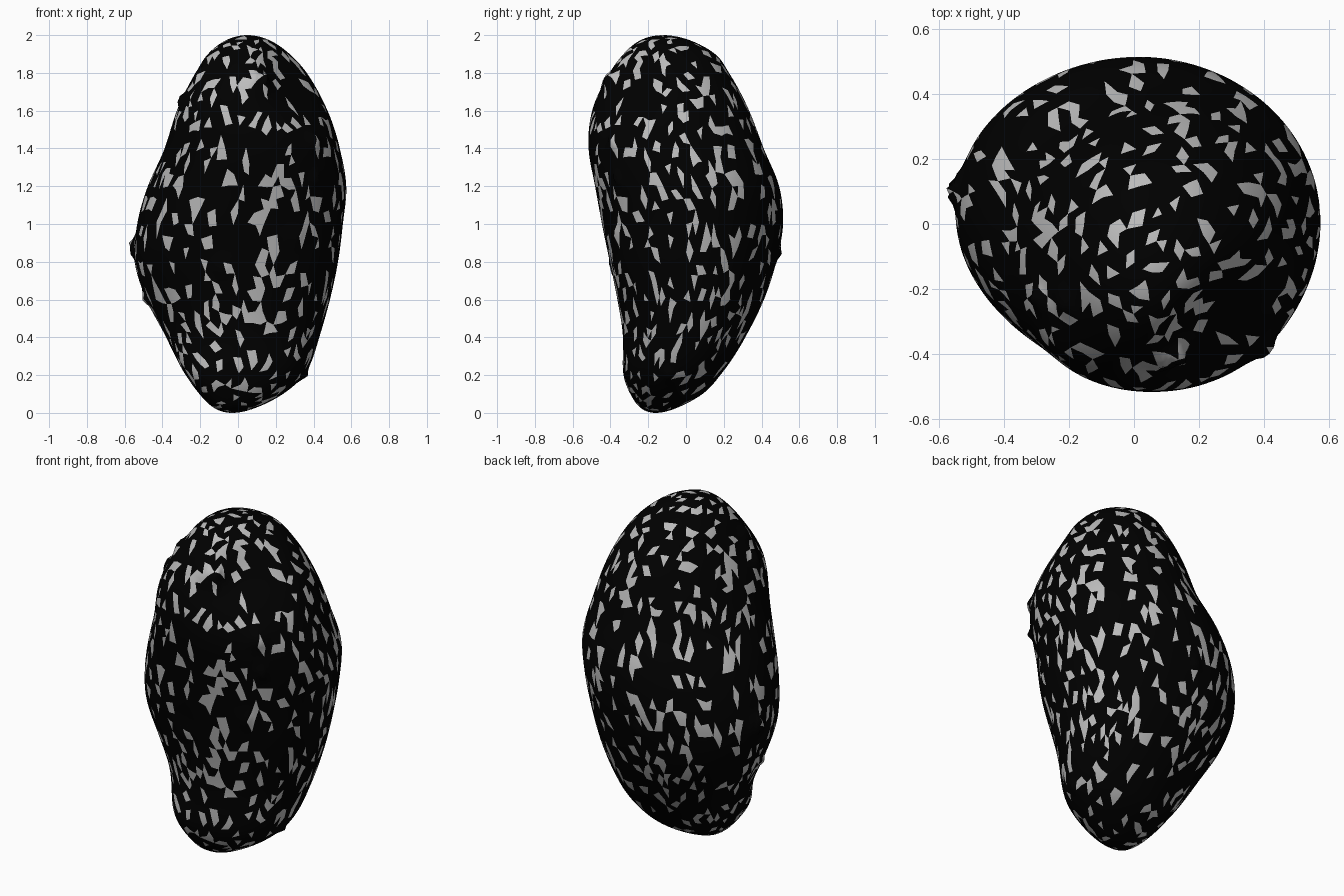
import bpy, bmesh, math, random
from mathutils import Vector, noise

if "Cube" in bpy.data.objects:
    bpy.data.objects.remove(bpy.data.objects["Cube"])

random.seed(4)

# Height, centre x, centre y, width factor, depth factor
SECTIONS = [
    (0.00, -0.03, -0.16, 0.47, 0.41),
    (0.10, 0.02, -0.10, 0.50, 0.43),
    (0.20, 0.04, -0.07, 0.515, 0.42),
    (0.40, 0.025, -0.01, 0.507, 0.405),
    (0.60, 0.00, 0.025, 0.53, 0.423),
    (0.80, -0.01, 0.04, 0.548, 0.449),
    (1.00, 0.01, 0.037, 0.545, 0.480),
    (1.20, 0.047, 0.008, 0.538, 0.499),
    (1.40, 0.075, -0.05, 0.507, 0.507),
    (1.60, 0.08, -0.08, 0.50, 0.52),
    (1.80, 0.075, -0.09, 0.495, 0.53),
    (1.90, 0.06, -0.09, 0.50, 0.56),
    (2.00, 0.05, -0.12, 0.50, 0.57),
]

# Broad swellings and hollows: direction in degrees, height, spread, amount
LUMPS = [(-135, 0.14, 0.16, 0.09), (-135, 0.55, 0.2, -0.02),
         (-135, 1.66, 0.24, 0.045),
         (-45, 1.78, 0.2, -0.16), (-45, 0.78, 0.25, 0.03),
         (45, 0.85, 0.4, -0.017),
         (135, 1.35, 0.35, -0.03), (135, 0.6, 0.2, 0.01)]

# Sprouting eyes: x, y, z, radius, height
EYES = [
    (-0.55, 0.12, 0.86, 0.045, 0.045), (-0.47, 0.0, 0.61, 0.03, 0.03),
    (0.34, -0.10, 0.21, 0.03, 0.022), (0.14, -0.43, 1.76, 0.055, 0.055),
    (-0.22, -0.24, 1.80, 0.04, 0.03), (-0.28, -0.24, 1.66, 0.04, 0.03),
    (0.38, -0.36, 1.45, 0.045, 0.04), (0.40, -0.36, 1.25, 0.03, 0.025),
    (0.32, -0.35, 0.93, 0.045, 0.022), (-0.08, -0.38, 0.78, 0.045, 0.02),
    (-0.03, 0.48, 0.86, 0.03, 0.02),
]


def section(z):
    n = len(SECTIONS)
    i = 0
    while i < n - 2 and z > SECTIONS[i + 1][0]:
        i += 1
    p, q = SECTIONS[i], SECTIONS[i + 1]
    o, r = SECTIONS[max(i - 1, 0)], SECTIONS[min(i + 2, n - 1)]
    h = q[0] - p[0]
    t = (z - p[0]) / h
    out = []
    for k in range(1, 5):
        m0 = (q[k] - o[k]) / (q[0] - o[0]) * h
        m1 = (r[k] - p[k]) / (r[0] - p[0]) * h
        out.append((2*t**3 - 3*t*t + 1) * p[k] + (t**3 - 2*t*t + t) * m0
                   + (3*t*t - 2*t**3) * q[k] + (t**3 - t*t) * m1)
    return out


# Irregular sphere whose scattered facets become pale flecks
bm = bmesh.new()
bmesh.ops.create_icosphere(bm, subdivisions=5, radius=1)
for v in bm.verts:
    if abs(v.co.z) < 0.98:
        v.co += Vector([random.uniform(-0.014, 0.014) for _ in range(3)])
        v.co.normalize()
faces = list(bm.faces)
random.shuffle(faces)
budget = int(len(faces) * 0.22)
for f in faces:
    if budget <= 0:
        break
    if any(g.material_index for v in f.verts for g in v.link_faces) \
            and random.random() < 0.7:
        continue
    patch = [f]
    for _ in range(random.choice((0, 0, 1, 1, 2, 3))):
        e = random.choice(random.choice(patch).edges)
        patch += [g for g in e.link_faces if g not in patch]
    for g in patch:
        g.material_index = 1
    budget -= len(patch)
bmesh.ops.subdivide_edges(bm, edges=bm.edges[:], cuts=1, use_grid_fill=True)

# Lumpy tuber body
for v in bm.verts:
    v.co.normalize()
    z = min(max(1 + v.co.z, 0), 2)
    s = math.hypot(v.co.x, v.co.y)
    cx, cy, kx, ky = section(z)
    a = math.atan2(v.co.y, v.co.x)
    full = 1 + 0.012 * (1 - math.cos(4 * a)) / 2
    x, y = cx + kx * v.co.x * full, cy + ky * v.co.y * full
    for deg, lz, w, amount in LUMPS:
        d = math.radians(deg)
        push = amount * s * max(0, math.cos(a - d))**5 * math.exp(-((z - lz) / w)**2)
        x += push * math.cos(d)
        y += push * math.sin(d)
    v.co = (x, y, z)
bm.normal_update()

# Raised, knobbly eyes
normals = {v: v.normal.copy() for v in bm.verts}
moves = {}
for x, y, z, r, h in EYES:
    spot = Vector((x, y, z))
    centre = min(bm.verts, key=lambda v: (v.co - spot).length_squared).co.copy()
    for v in bm.verts:
        d = (v.co - centre).length / r
        if d < 2.2:
            knob = 0.8 + 0.7 * noise.noise(v.co * 35)
            moves[v] = moves.get(v, 0) + h * math.exp(-d * d) * knob
for v, m in moves.items():
    v.co += normals[v] * m
for f in bm.faces:
    f.smooth = True

mesh = bpy.data.meshes.new("tuber")
bm.to_mesh(mesh)
bm.free()
for name, c in (("dark_skin", 0.0), ("pale_fleck", 0.5)):
    mat = bpy.data.materials.new(name)
    mat.diffuse_color = (c, c, c, 1)
    mat.use_nodes = True
    mat.node_tree.nodes["Principled BSDF"].inputs["Base Color"].default_value = mat.diffuse_color
    mesh.materials.append(mat)
bpy.context.collection.objects.link(bpy.data.objects.new("tuber", mesh))
